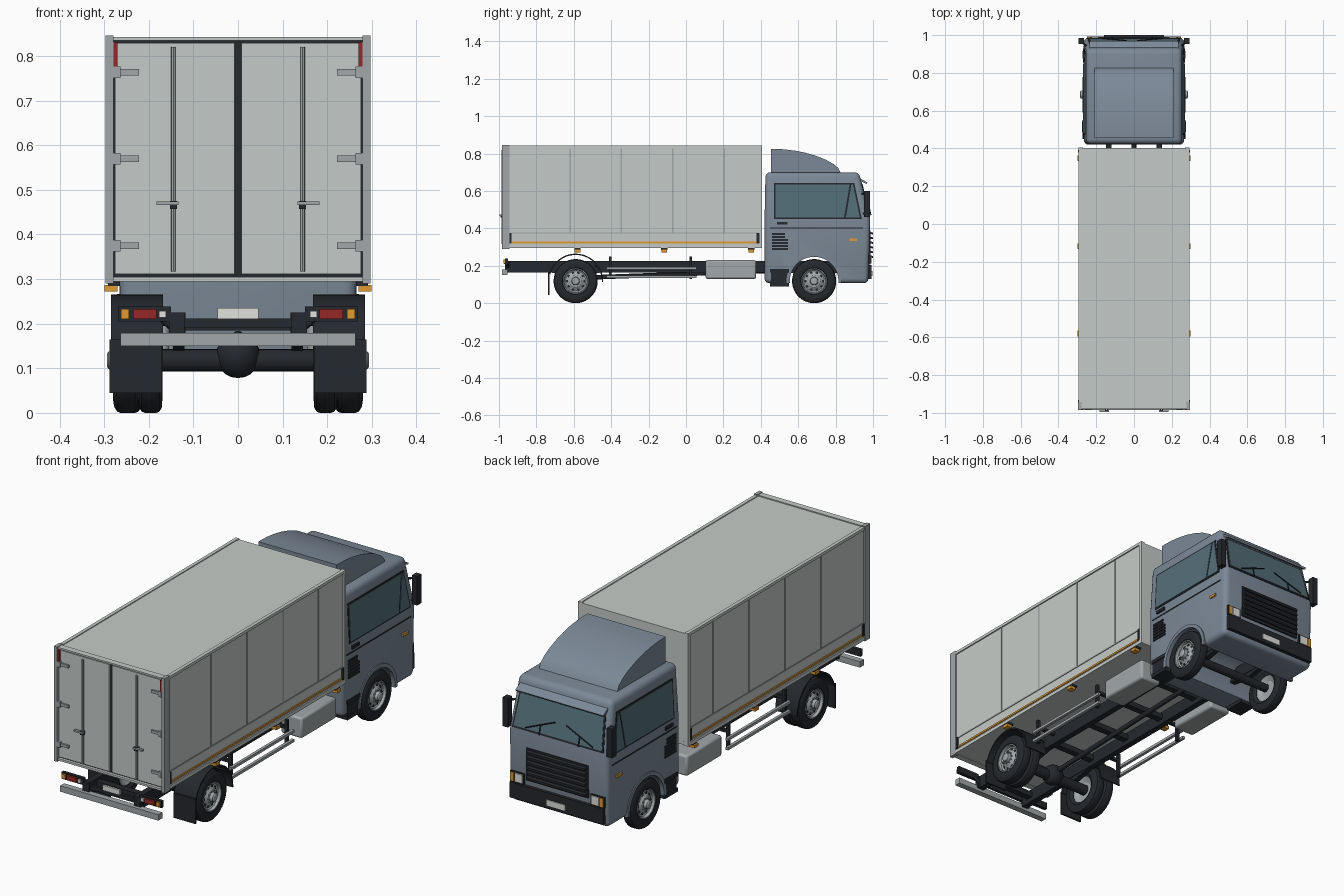
import bpy, bmesh, math
from mathutils import Vector


def material(name, *rgb):
    m = bpy.data.materials.new(name)
    m.diffuse_color = (*rgb, 1)
    return m


PAINT = material("cab_paint", 0.20, 0.25, 0.31)
CARGO = material("cargo_grey", 0.56, 0.60, 0.58)
METAL = material("metal", 0.36, 0.39, 0.40)
BLACK = material("black", 0.018, 0.021, 0.026)
GLASS = material("glass", 0.09, 0.16, 0.19)
RED = material("red", 0.30, 0.02, 0.02)
AMBER = material("amber", 0.75, 0.32, 0.03)
WHITE = material("white", 0.75, 0.76, 0.72)


def finish(name, bm, mat, mirror=False):
    bmesh.ops.remove_doubles(bm, verts=bm.verts, dist=1e-5)
    bmesh.ops.recalc_face_normals(bm, faces=bm.faces)
    me = bpy.data.meshes.new(name)
    bm.to_mesh(me)
    bm.free()
    ob = bpy.data.objects.new(name, me)
    bpy.context.collection.objects.link(ob)
    me.materials.append(mat)
    if mirror:
        ob.modifiers.new("Mirror", 'MIRROR')
    return ob


def extrude_face(bm, pts, vec):
    f = bm.faces.new([bm.verts.new(p) for p in pts])
    r = bmesh.ops.extrude_face_region(bm, geom=[f], use_keep_orig=True)
    bmesh.ops.translate(bm, vec=vec, verts=[v for v in r["geom"] if isinstance(v, bmesh.types.BMVert)])


def box(name, x0, x1, y0, y1, z0, z1, mat, mirror=False):
    return prism(name, [(y0, z0), (y1, z0), (y1, z1), (y0, z1)], x0, x1, mat, mirror)


def prism(name, yz, x0, x1, mat, mirror=False):
    bm = bmesh.new()
    extrude_face(bm, [(x0, y, z) for y, z in yz], Vector((x1 - x0, 0, 0)))
    return finish(name, bm, mat, mirror)


def slab(name, pts, out, mat, mirror=False):
    # Panel lying on a sloped surface, proud of it by 'out'
    a, b, c = [Vector(p) for p in pts[:3]]
    n = (b - a).cross(c - b).normalized()
    bm = bmesh.new()
    extrude_face(bm, [Vector(p) - n * 0.006 for p in pts], n * (out + 0.006))
    return finish(name, bm, mat, mirror)


def lathe(name, prof, x, y, z, mat, mirror=False, n=40):
    # Spin (radius, x offset) points about an axle running along x
    bm = bmesh.new()
    vs = [bm.verts.new((x + o, y, z + r)) for r, o in prof]
    es = [bm.edges.new(p) for p in zip(vs, vs[1:])]
    bmesh.ops.spin(bm, geom=vs + es, cent=(x, y, z), axis=(1, 0, 0), angle=math.tau, steps=n)
    return finish(name, bm, mat, mirror)


def rod(name, a, b, r, mat, mirror=False):
    a, b = Vector(a), Vector(b)
    bm = bmesh.new()
    q = (b - a).to_track_quat('Z', 'Y').to_matrix().to_4x4()
    q.translation = (a + b) / 2
    bmesh.ops.create_cone(bm, cap_ends=True, segments=12, radius1=r, radius2=r, depth=(b - a).length, matrix=q)
    return finish(name, bm, mat, mirror)


def arc(cy, cz, r0, r1, a0, a1, n=24):
    t = [math.radians(a0 + (a1 - a0) * i / n) for i in range(n + 1)]
    return ([(cy + r1 * math.cos(a), cz + r1 * math.sin(a)) for a in t]
            + [(cy + r0 * math.cos(a), cz + r0 * math.sin(a)) for a in reversed(t)])


R, FY, RY = 0.118, 0.685, -0.59

# Cab shell: lofted, rounded, with wheel arches cut through
bm = bmesh.new()
rings = [[bm.verts.new(p) for p in ((-w, y0, z), (w, y0, z), (w, y1, z), (-w, y1, z))]
         for z, y0, y1, w in ((0.107, 0.42, 0.975, 0.266), (0.45, 0.42, 0.985, 0.266), (0.70, 0.425, 0.925, 0.253))]
bm.faces.new(rings[0])
bm.faces.new(rings[-1])
for lo, hi in zip(rings, rings[1:]):
    for i in range(4):
        j = (i + 1) % 4
        bm.faces.new((lo[i], lo[j], hi[j], hi[i]))
cab = finish("cab_body", bm, PAINT)
cutter = lathe("arch_cutter", [(0, -0.4), (0.135, -0.4), (0.135, 0.4), (0, 0.4)], 0, FY, R, PAINT)
bev = cab.modifiers.new("Bevel", 'BEVEL')
bev.width, bev.segments, bev.angle_limit = 0.025, 4, math.radians(35)
cut = cab.modifiers.new("Arches", 'BOOLEAN')
cut.object, cut.operation, cut.solver = cutter, 'DIFFERENCE', 'EXACT'
bpy.context.view_layer.objects.active = cab
for m in ("Bevel", "Arches"):
    bpy.ops.object.modifier_apply(modifier=m)
bpy.data.objects.remove(cutter)
prism("wheel_arch_lip", arc(FY, R, 0.13, 0.148, -4, 184), 0.25, 0.271, PAINT, True)

# Roof fairing
prism("roof_fairing", [(0.455, 0.69), (0.455, 0.825), (0.52, 0.823), (0.58, 0.816), (0.64, 0.804), (0.70, 0.786),
                       (0.75, 0.766), (0.79, 0.743), (0.815, 0.722), (0.83, 0.69)], -0.21, 0.21, PAINT)


# Cab glazing follows the slopes of the shell
def side(y, z):
    return (0.266 - max(0, z - 0.45) * 0.052, y, z)


def front(x, z):
    return (x, 0.985 - max(0, z - 0.45) * 0.24, z)


slab("side_window_seal", [side(0.47, 0.45), side(0.94, 0.45), side(0.90, 0.642), side(0.47, 0.642)], 0.002, BLACK, True)
slab("door_glass", [side(0.478, 0.458), side(0.845, 0.458), side(0.875, 0.634), side(0.478, 0.634)], 0.004, GLASS, True)
slab("quarter_glass", [side(0.855, 0.458), side(0.93, 0.458), side(0.893, 0.634), side(0.884, 0.634)], 0.004, GLASS, True)
slab("windscreen_seal", [front(0.245, 0.468), front(-0.245, 0.468), front(-0.23, 0.645), front(0.23, 0.645)], 0.002, BLACK)
slab("windscreen", [front(0.236, 0.477), front(-0.236, 0.477), front(-0.222, 0.637), front(0.222, 0.637)], 0.004, GLASS)
for x0, x1 in ((0.02, 0.17), (-0.04, -0.19)):
    a, b = Vector(front(x0, 0.545)), Vector(front(x1, 0.485))
    off = Vector((0, 0.009, 0))
    rod("wiper_blade", a + off, b + off, 0.003, BLACK)
    rod("wiper_arm", (a + b) / 2 + off, Vector(front((x0 + x1) / 2, 0.47)) + off, 0.003, BLACK)
prism("sun_visor", [(0.93, 0.655), (0.965, 0.637), (0.97, 0.645), (0.93, 0.668)], -0.235, 0.235, PAINT)

# Grille, bumper, lamps
box("grille_panel", -0.165, 0.165, 0.97, 0.987, 0.232, 0.39, BLACK)
for i in range(6):
    z = 0.246 + i * 0.025
    prism("grille_slat", [(0.98, z), (1.0, z - 0.004), (1.0, z + 0.006), (0.98, z + 0.012)], -0.158, 0.158, BLACK)
box("front_bumper", -0.25, 0.25, 0.96, 0.993, 0.13, 0.205, BLACK)
box("front_plate", -0.05, 0.05, 0.985, 0.997, 0.145, 0.172, WHITE)
box("headlamp_housing", 0.178, 0.252, 0.96, 0.986, 0.206, 0.258, BLACK, True)
box("headlamp", 0.184, 0.226, 0.97, 0.991, 0.211, 0.253, WHITE, True)
box("front_indicator", 0.23, 0.249, 0.97, 0.990, 0.211, 0.253, AMBER, True)

# Cab side details
box("belt_line", 0.26, 0.268, 0.45, 0.945, 0.400, 0.406, BLACK, True)
box("door_handle", 0.26, 0.274, 0.487, 0.542, 0.42, 0.435, BLACK, True)
for i in range(6):
    box("side_louvre", 0.26, 0.271, 0.46, 0.545 if i < 4 else 0.53, 0.285 + i * 0.016, 0.295 + i * 0.016, BLACK, True)
box("side_indicator", 0.26, 0.273, 0.875, 0.915, 0.332, 0.345, AMBER, True)
for z in (0.09, 0.165):
    box("cab_step", 0.19, 0.272, 0.45, 0.55, z, z + 0.018, BLACK, True)
box("step_back", 0.19, 0.268, 0.455, 0.545, 0.095, 0.175, BLACK, True)
box("mirror", 0.265, 0.293, 0.952, 0.985, 0.46, 0.60, BLACK, True)
for z in (0.48, 0.585):
    rod("mirror_arm", (0.245, 0.935, z), (0.28, 0.968, z), 0.005, BLACK, True)

# Cargo box with edge rails
box("cargo_box", -0.289, 0.289, -0.96, 0.403, 0.297, 0.838, CARGO)
box("top_rail", 0.278, 0.295, -0.965, 0.405, 0.828, 0.842, CARGO, True)
box("bottom_rail", 0.27, 0.295, -0.965, 0.405, 0.295, 0.312, CARGO, True)
box("skirt_rail", 0.28, 0.292, -0.955, 0.40, 0.372, 0.379, METAL, True)
box("reflective_stripe", 0.28, 0.293, -0.93, 0.38, 0.32, 0.329, AMBER, True)
box("front_post", 0.275, 0.295, 0.388, 0.405, 0.295, 0.842, CARGO, True)
box("rear_post", 0.279, 0.297, -0.985, -0.945, 0.29, 0.846, METAL, True)
for y in (-0.62, -0.345, -0.07, 0.205):
    box("panel_joint", 0.28, 0.2915, y - 0.004, y + 0.004, 0.379, 0.828, METAL, True)
for y in (-0.94, 0.385):
    box("corner_catch", 0.28, 0.297, y - 0.007, y + 0.007, 0.318, 0.375, BLACK, True)
for y in (-0.58, -0.117, 0.348):
    box("side_marker", 0.27, 0.299, y - 0.015, y + 0.015, 0.272, 0.287, AMBER, True)
    box("marker_bracket", 0.265, 0.292, y - 0.017, y + 0.017, 0.285, 0.296, BLACK, True)

# Rear doors
box("door_frame", -0.282, 0.282, -0.966, -0.955, 0.303, 0.836, BLACK)
box("rear_header", -0.282, 0.282, -0.98, -0.95, 0.835, 0.843, CARGO)
box("rear_sill", -0.29, 0.29, -0.98, -0.95, 0.295, 0.305, CARGO)
box("rear_door", 0.008, 0.276, -0.974, -0.96, 0.311, 0.829, CARGO, True)
rod("lock_rod", (0.145, -0.982, 0.317), (0.145, -0.982, 0.82), 0.005, METAL, True)
box("lock_handle", 0.133, 0.183, -0.996, -0.983, 0.466, 0.474, METAL, True)
box("lock_clamp", 0.137, 0.153, -0.991, -0.97, 0.457, 0.475, BLACK, True)
for z in (0.375, 0.57, 0.764):
    box("door_hinge", 0.222, 0.277, -0.982, -0.97, z - 0.007, z + 0.007, METAL, True)
    box("hinge_knuckle", 0.264, 0.279, -0.986, -0.97, z - 0.013, z + 0.013, METAL, True)
box("top_marker", 0.27, 0.279, -0.984, -0.965, 0.772, 0.831, RED, True)

# Chassis
box("frame_rail", 0.118, 0.148, -0.955, 0.93, 0.163, 0.225, BLACK, True)
for y in (-0.9, -0.68, -0.45, -0.2, 0.05, 0.3):
    box("cross_member", -0.12, 0.12, y - 0.016, y + 0.016, 0.185, 0.212, BLACK)
box("frame_end_plate", 0.12, 0.155, -0.968, -0.945, 0.165, 0.225, BLACK, True)
box("tail_lamp_bar", 0.15, 0.268, -0.968, -0.952, 0.205, 0.238, BLACK, True)
rod("lamp_bracket", (0.14, -0.95, 0.185), (0.18, -0.955, 0.22), 0.008, BLACK, True)
box("reverse_lamp", 0.161, 0.177, -0.977, -0.96, 0.214, 0.229, WHITE, True)
box("tail_lamp", 0.183, 0.235, -0.977, -0.96, 0.211, 0.233, RED, True)
box("rear_indicator", 0.244, 0.262, -0.977, -0.96, 0.211, 0.233, AMBER, True)
box("rear_plate", -0.046, 0.046, -0.972, -0.962, 0.21, 0.235, WHITE)
box("plate_bracket", -0.14, 0.14, -0.963, -0.95, 0.19, 0.212, BLACK)
box("underrun_bar", -0.263, 0.263, -0.985, -0.955, 0.15, 0.179, METAL)

# Side guards and tanks
for z in (0.135, 0.18):
    box("guard_rail", 0.25, 0.264, -0.425, 0.055, z, z + 0.013, METAL, True)
for y in (-0.405, 0.025):
    box("guard_post", 0.236, 0.252, y - 0.007, y + 0.007, 0.13, 0.25, BLACK, True)
    box("guard_bracket", 0.14, 0.245, y - 0.007, y + 0.007, 0.205, 0.22, BLACK, True)
tank = box("side_tank", 0.155, 0.268, 0.105, 0.375, 0.13, 0.23, METAL)
tb = tank.modifiers.new("Bevel", 'BEVEL')
tb.width, tb.segments = 0.01, 2
tank.modifiers.new("Mirror", 'MIRROR')

# Axles and leaf springs
lathe("rear_axle", [(0, -0.27), (0.025, -0.27), (0.025, 0.27), (0, 0.27)], 0, RY, R, BLACK, n=20)
lathe("differential", [(0.05 * math.sin(math.pi * i / 10), -0.05 * math.cos(math.pi * i / 10)) for i in range(11)],
      0, RY, 0.128, BLACK, n=24)
rod("prop_shaft", (0, RY, 0.135), (0, 0.5, 0.175), 0.012, BLACK)
lathe("front_axle", [(0, -0.23), (0.02, -0.23), (0.02, 0.23), (0, 0.23)], 0, FY, R, BLACK, n=20)
for y in (RY, FY):
    prism("leaf_spring", [(y - 0.19, 0.175), (y, 0.138), (y + 0.19, 0.175), (y + 0.19, 0.185), (y, 0.162),
                          (y - 0.19, 0.185)], 0.12, 0.146, BLACK, True)

# Rear mudguards
prism("rear_mudguard", arc(RY, R, 0.14, 0.147, -2, 165), 0.168, 0.285, BLACK, True)
box("mud_flap", 0.17, 0.288, -0.737, -0.729, 0.045, 0.165, BLACK, True)
rod("mudguard_stay", (0.14, RY + 0.11, 0.2), (0.28, RY + 0.11, 0.205), 0.006, BLACK, True)

# Wheels: single front, twin rear
TYRE = [(0.064, -0.012), (0.072, -0.002), (0.09, 0), (0.106, -0.003), (0.115, -0.009), (0.118, -0.016), (0.118, -0.042),
        (0.115, -0.049), (0.106, -0.054), (0.08, -0.056), (0.064, -0.046), (0.064, -0.012)]
RIM = [(0.069, -0.004), (0.064, -0.003), (0.061, -0.016), (0.054, -0.02), (0.036, -0.012), (0.032, -0.008), (0.022, -0.006),
       (0.020, 0.010), (0.014, 0.014), (0, 0.014)]
for tag, y, x, inner in (("front", FY, 0.272, False), ("rear", RY, 0.28, True)):
    for k in range(2 if inner else 1):
        lathe(tag + "_tyre", TYRE, x - 0.055 * k, y, R, BLACK, True)
    lathe(tag + "_rim", RIM, x, y, R, METAL, True)
    lathe(tag + "_rim_back", [(0.066, -0.045), (0.04, -0.03), (0, -0.03)], x - (0.055 if inner else 0), y, R, METAL, True)
    for i in range(10):
        a = math.tau * i / 10
        c, s = math.cos(a), math.sin(a)
        rod(tag + "_rim_hole", (x - 0.022, y + 0.046 * c, R + 0.046 * s), (x - 0.0145, y + 0.046 * c, R + 0.046 * s), 0.007,
            BLACK, True)
        rod(tag + "_wheel_nut", (x - 0.012, y + 0.028 * c, R + 0.028 * s), (x - 0.001, y + 0.028 * c, R + 0.028 * s), 0.003,
            METAL, True)

bpy.ops.object.select_all(action='SELECT')
bpy.ops.object.shade_smooth_by_angle(angle=math.radians(30))
